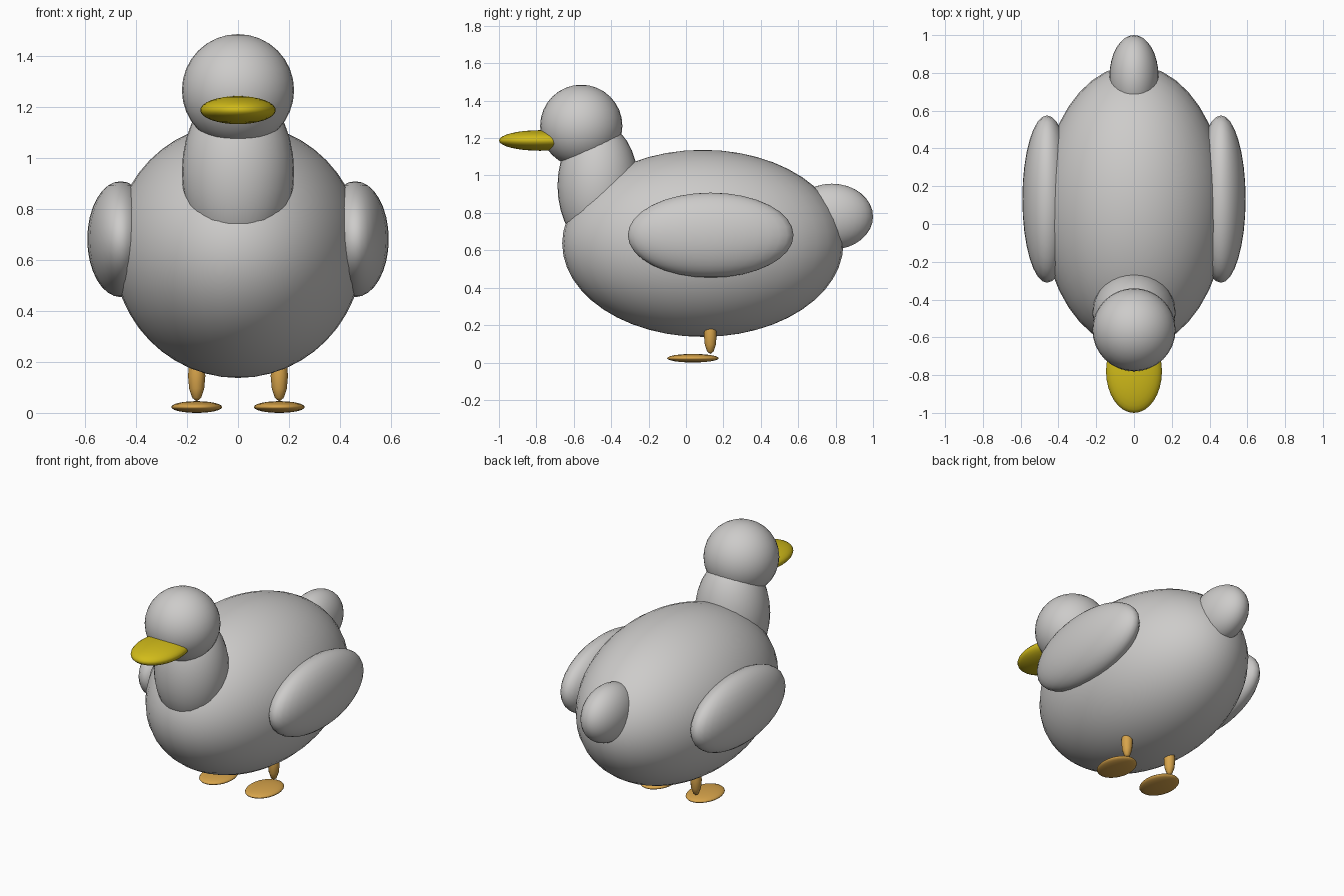
import bpy

if "Cube" in bpy.data.objects:
    bpy.data.objects.remove(bpy.data.objects["Cube"])


def material(name, rgb):
    m = bpy.data.materials.new(name)
    m.diffuse_color = (*rgb, 1.0)
    m.use_nodes = True
    m.node_tree.nodes["Principled BSDF"].inputs["Base Color"].default_value = m.diffuse_color
    return m


GREY = material("feather_grey", (0.61, 0.60, 0.59))
YELLOW = material("beak_yellow", (0.64, 0.50, 0.01))
ORANGE = material("leg_orange", (0.68, 0.37, 0.07))


def ellipsoid(name, centre, radii, mat, segments=32, rings=16):
    """Smooth upright ellipsoid."""
    bpy.ops.mesh.primitive_uv_sphere_add(segments=segments, ring_count=rings, radius=1, location=centre)
    ob = bpy.context.object
    ob.name = name
    ob.scale = radii
    bpy.ops.object.transform_apply(location=False, rotation=False, scale=True)
    bpy.ops.object.shade_smooth()
    ob.data.materials.append(mat)
    return ob


# Trunk, neck, head and tail
ellipsoid("body", (0, 0.09, 0.637), (0.49, 0.752, 0.5), GREY, 40, 24)
ellipsoid("neck", (0, -0.47, 0.945), (0.22, 0.217, 0.34), GREY)
ellipsoid("head", (0, -0.56, 1.265), (0.22, 0.22, 0.22), GREY)
ellipsoid("tail", (0, 0.78, 0.78), (0.13, 0.22, 0.176), GREY)

# Flat bill
ellipsoid("beak", (0, -0.78, 1.187), (0.148, 0.22, 0.055), YELLOW)

# Paired wings, legs and feet
for side, s in (("left", 1), ("right", -1)):
    ellipsoid(f"wing_{side}", (s * 0.46, 0.132, 0.681), (0.131, 0.443, 0.227), GREY)
    ellipsoid(f"leg_{side}", (s * 0.162, 0.13, 0.145), (0.034, 0.034, 0.1), ORANGE, 12, 6)
    ellipsoid(f"foot_{side}", (s * 0.162, 0.037, 0.023), (0.1, 0.138, 0.023), ORANGE, 24, 12)
